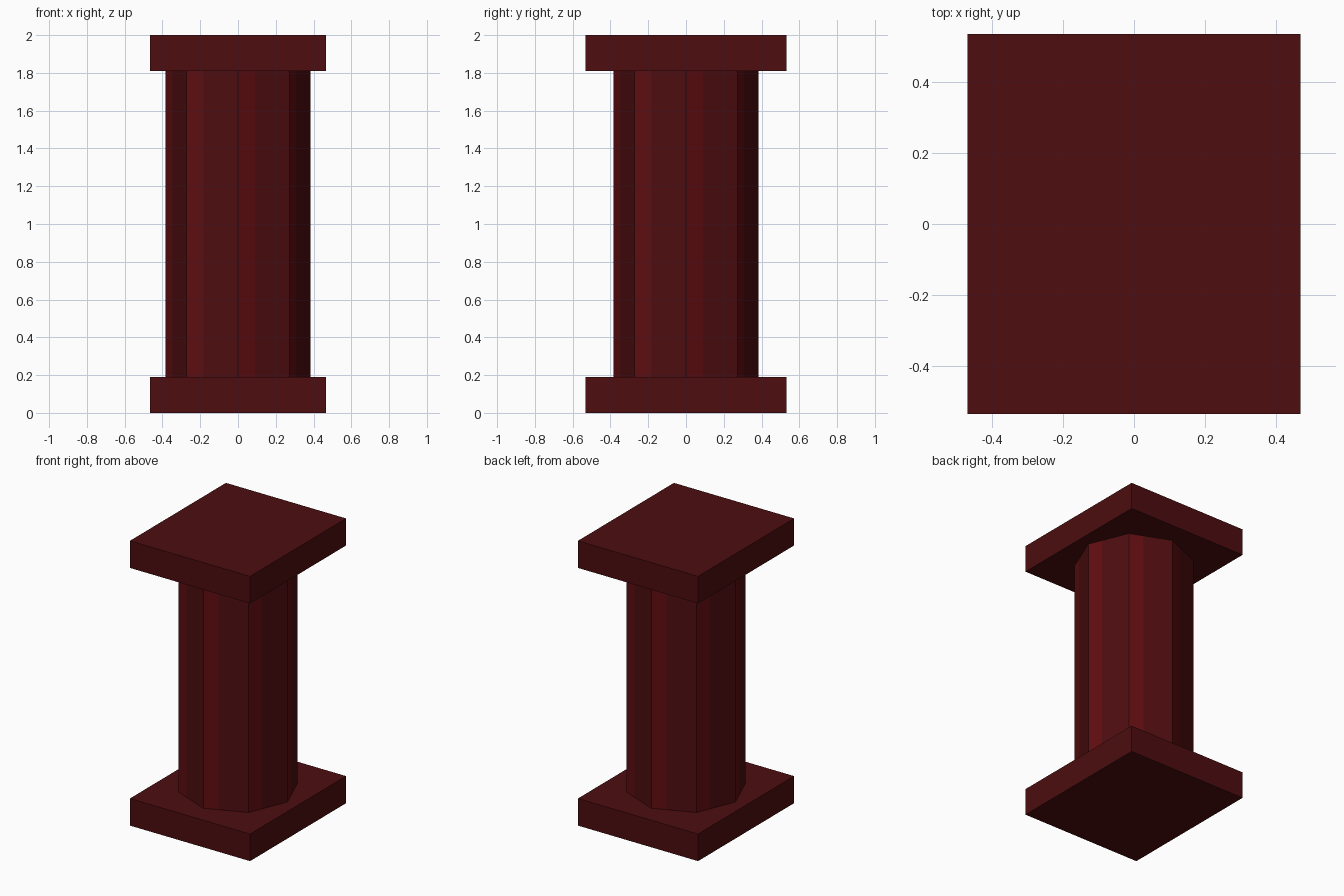
import bpy, bmesh, math
from mathutils import Vector

if "Cube" in bpy.data.objects:
    bpy.data.objects.remove(bpy.data.objects["Cube"])


def material(name, rgb):
    m = bpy.data.materials.new(name)
    m.diffuse_color = (*rgb, 1)
    m.use_nodes = True
    m.node_tree.nodes["Principled BSDF"].inputs["Base Color"].default_value = m.diffuse_color
    return m


dark_red = material("dark red", (0.075, 0.004, 0.005))
bright_red = material("brighter red", (0.115, 0.004, 0.005))

SLAB_X, SLAB_Y, SLAB_H = 0.934, 1.066, 0.19
RADIUS, SIDES = 0.385, 8


def finish(bm, name, mats):
    bmesh.ops.recalc_face_normals(bm, faces=bm.faces)
    me = bpy.data.meshes.new(name)
    bm.to_mesh(me)
    bm.free()
    for m in mats:
        me.materials.append(m)
    ob = bpy.data.objects.new(name, me)
    bpy.context.collection.objects.link(ob)
    return ob


# Base and top slabs
def slab(name, z):
    bm = bmesh.new()
    bmesh.ops.create_cube(bm, size=1)
    bmesh.ops.scale(bm, vec=(SLAB_X, SLAB_Y, SLAB_H), verts=bm.verts)
    bmesh.ops.translate(bm, vec=(0, 0, z), verts=bm.verts)
    finish(bm, name, [dark_red])


slab("base_slab", SLAB_H / 2)
slab("top_slab", 2 - SLAB_H / 2)

# Octagonal shaft: the first third of each side is a brighter stripe
bm = bmesh.new()
corners = [Vector((math.cos(i * math.tau / SIDES), math.sin(i * math.tau / SIDES), 0)) * RADIUS
           for i in range(SIDES)]
ring = []
for i, c in enumerate(corners):
    ring += [c, c.lerp(corners[(i + 1) % SIDES], 1 / 3)]
low = [bm.verts.new((p.x, p.y, SLAB_H)) for p in ring]
high = [bm.verts.new((p.x, p.y, 2 - SLAB_H)) for p in ring]
for i in range(len(ring)):
    j = (i + 1) % len(ring)
    f = bm.faces.new((low[i], low[j], high[j], high[i]))
    f.material_index = 1 if i % 2 == 0 else 0
finish(bm, "shaft", [dark_red, bright_red])
